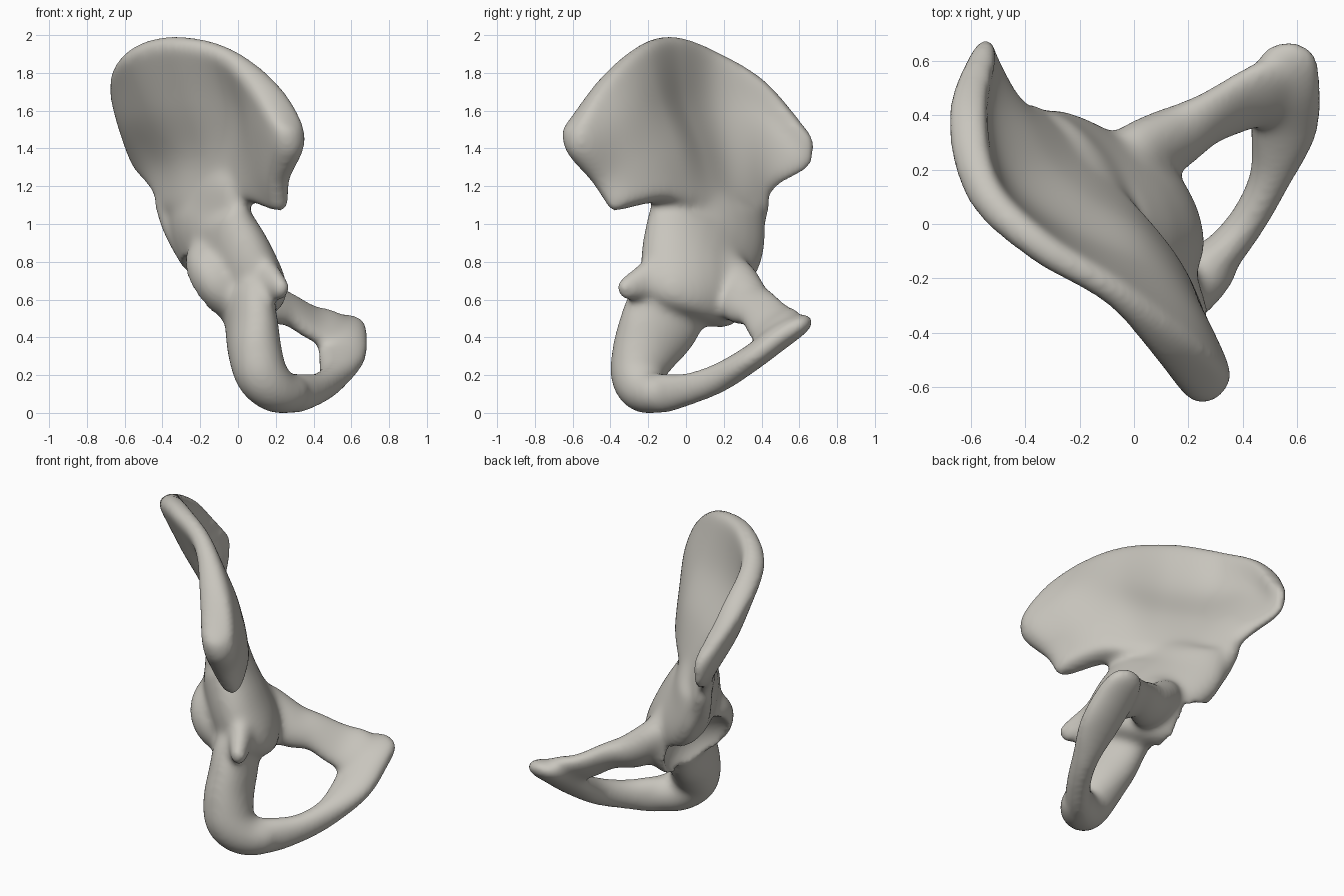
import bpy, bmesh, math
from mathutils import Vector, Matrix

default_cube = bpy.data.objects.get("Cube")
if default_cube:
    bpy.data.objects.remove(default_cube, do_unlink=True)

bm = bmesh.new()


def spline(points, t):
    """Smooth curve through the points, t from 0 to 1; also blends radii."""
    last = len(points) - 1
    i = min(int(t * last), last - 1)
    f = t * last - i
    b, c = points[i], points[i + 1]
    a = points[i - 1] if i > 0 else [2 * p - q for p, q in zip(b, c)]
    d = points[i + 2] if i + 2 <= last else [2 * q - p for p, q in zip(b, c)]
    return [q + f / 2 * (r - p + f * (2 * p - 5 * q + 4 * r - s + f * (3 * (q - r) + s - p)))
            for p, q, r, s in zip(a, b, c, d)]


def rounding(t, power):
    """Full in the middle, thin at both ends."""
    return max(0.25, math.sqrt(max(0, 1 - abs(2 * t - 1) ** power)))


def tube(stations, wide, steps=36, sides=24):
    """Oval bar; each station is x, y, z, half width, half thickness in hundredths."""
    rings = []
    for k in range(steps + 1):
        t = k / steps
        p = [v / 100 for v in spline(stations, t)]
        ahead = Vector(spline(stations, min(1, t + 0.01))[:3])
        behind = Vector(spline(stations, max(0, t - 0.01))[:3])
        tangent = (ahead - behind).normalized()
        side = Vector(wide)
        side = (side - tangent * side.dot(tangent)).normalized()
        other = tangent.cross(side)
        r = rounding(t, 16)
        rings.append([bm.verts.new(Vector(p[:3])
                                   + side * math.cos(a) * p[3] * r
                                   + other * math.sin(a) * p[4] * r)
                      for a in (math.tau * s / sides for s in range(sides))])
    for lower, upper in zip(rings, rings[1:]):
        for s in range(sides):
            n = (s + 1) % sides
            bm.faces.new((lower[s], lower[n], upper[n], upper[s]))
    bm.faces.new(rings[0][::-1])
    bm.faces.new(rings[-1])


def blade(rows, nu=72, nv=40):
    """Curved plate through the rows; the fourth value is half thickness."""
    def at(u, v):
        u, v = min(1, max(0, u)), min(1, max(0, v))
        return spline([spline(row, u) for row in rows], v)

    front, back = {}, {}
    for i in range(nu + 1):
        for j in range(nv + 1):
            u, v = i / nu, j / nv
            p = at(u, v)
            along = Vector(at(u + 0.01, v)[:3]) - Vector(at(u - 0.01, v)[:3])
            down = Vector(at(u, v + 0.01)[:3]) - Vector(at(u, v - 0.01)[:3])
            normal = along.cross(down).normalized()
            half = p[3] / 100 * rounding(u, 24) * rounding(v, 24)
            front[i, j] = bm.verts.new(Vector(p[:3]) / 100 + normal * half)
            back[i, j] = bm.verts.new(Vector(p[:3]) / 100 - normal * half)
    for grid in (front, back):
        for i in range(nu):
            for j in range(nv):
                bm.faces.new((grid[i, j], grid[i + 1, j], grid[i + 1, j + 1], grid[i, j + 1]))
    rim = ([(i, 0) for i in range(nu)] + [(nu, j) for j in range(nv)]
           + [(i, nv) for i in range(nu, 0, -1)] + [(0, j) for j in range(nv, 0, -1)])
    for a, b in zip(rim, rim[1:] + rim[:1]):
        bm.faces.new((front[a], front[b], back[b], back[a]))


# Wing: rows from the thick upper crest down to the notch
crest = [(-53, 68, 146, 5), (-62, 42, 176, 8), (-57, 12, 193, 8), (-36, -9, 200, 7),
         (-9, -26, 195, 6), (13, -46, 177, 8), (31, -64, 150, 10)]
upper_wing = [(-53, 66, 131, 4), (-57, 38, 155, 5), (-47, 14, 163, 3), (-27, -3, 166, 3),
              (-1, -18, 165, 5), (15, -37, 157, 10), (30, -62, 138, 10)]
lower_wing = [(-45, 47, 119, 4), (-40, 34, 131, 4), (-30, 18, 135, 4), (-16, 5, 137, 5),
              (1, -9, 138, 7), (14, -28, 133, 9), (23, -49, 122, 7)]
notch = [(-39, 41, 107, 5), (-30, 29, 107, 8), (-21, 18, 107, 10), (-11, 8, 107, 10),
         (0, -4, 109, 9), (10, -16, 112, 8), (25, -39, 107, 6)]
blade([crest, upper_wing, lower_wing, notch])

# Central body between the wing and the lower ring
tube([(-20, 12, 124, 24, 4), (-16, 11, 112, 33, 10), (-14, 11, 98, 36, 14),
      (-3, 5, 80, 32, 18), (4, 5, 64, 31, 18), (7, 2, 49, 25, 14)], (-0.55, 0.83, 0))

# Seat bone, curling forward at the bottom
tube([(4, -4, 68, 22, 12), (7, -14, 48, 22, 13), (9, -22, 33, 18, 14),
      (13, -26, 20, 14, 14), (22, -21, 12, 12, 12), (35, -10, 11, 9, 9)], (-0.3, 1, 0))

# Upper bar of the ring, widening into a plate
tube([(-8, 22, 78, 13, 11), (12, 30, 61, 14, 10), (26, 38, 56, 12, 7),
      (40, 45, 48, 14, 6), (52, 50, 45, 15, 6), (60, 57, 45, 10, 5)], (0, 0.8, 0.6))

# Front plate and lower bar of the ring
tube([(58, 67, 51, 11, 5), (56, 51, 42, 13, 7), (55, 35, 30, 13, 7), (50, 17, 19, 8, 8),
      (41, 0, 13, 7, 9), (29, -14, 11, 8, 11), (19, -21, 12, 7, 8)], (1, 0, 0))

# Blunt spine on the rear edge
tube([(9, -8, 76, 14, 9), (17, -22, 70, 10, 7), (25, -36, 65, 5, 4)], (0, 0, 1))

# Thickened front edge below the wing
tube([(-41, 41, 116, 5, 5), (-33, 34, 98, 7, 7), (-20, 25, 78, 8, 8)], (1, 0, 0))

# Hip socket: domed pad, to be hollowed
opening = Vector((-0.75, 0.36, -0.54)).normalized()
turn = opening.to_track_quat('Z', 'Y').to_matrix().to_4x4()
socket = Vector((-0.15, 0.10, 0.66))
bmesh.ops.create_uvsphere(bm, u_segments=32, v_segments=20, radius=1,
                          matrix=Matrix.Translation(socket - opening * 0.11) @ turn
                          @ Matrix.Diagonal((0.27, 0.26, 0.17, 1)))

bmesh.ops.recalc_face_normals(bm, faces=bm.faces)
mesh = bpy.data.meshes.new("hip_bone")
bm.to_mesh(mesh)
bm.free()
bone = bpy.data.objects.new("hip_bone", mesh)
bpy.context.collection.objects.link(bone)

# Socket cutter
bpy.ops.mesh.primitive_uv_sphere_add(segments=48, ring_count=24, radius=0.24,
                                     location=socket + opening * 0.12)
cutter = bpy.context.object
cutter.name = "socket_cutter"
cutter.hide_render = True


# Fuse, soften, hollow the socket, soften again
def fuse(size, repeats):
    remesh = bone.modifiers.new("fuse", 'REMESH')
    remesh.mode = 'VOXEL'
    remesh.voxel_size = size
    soften = bone.modifiers.new("soften", 'SMOOTH')
    soften.factor = 0.5
    soften.iterations = repeats


fuse(0.016, 20)
hollow = bone.modifiers.new("hollow", 'BOOLEAN')
hollow.operation = 'DIFFERENCE'
hollow.solver = 'EXACT'
hollow.object = cutter
fuse(0.014, 10)
bpy.context.view_layer.update()
graph = bpy.context.evaluated_depsgraph_get()
final = bpy.data.meshes.new_from_object(bone.evaluated_get(graph))
bone.modifiers.clear()
bone.data = final
bpy.data.objects.remove(cutter, do_unlink=True)

# Stand the bone on the ground
final.transform(Matrix.Translation((0, 0, -min(v.co.z for v in final.vertices))))

# Pale bone colour and smooth shading
bone_colour = (0.58, 0.56, 0.51, 1)
material = bpy.data.materials.new("pale_bone")
material.use_nodes = True
material.diffuse_color = bone_colour
shader = next(n for n in material.node_tree.nodes if n.type == 'BSDF_PRINCIPLED')
shader.inputs["Base Color"].default_value = bone_colour
shader.inputs["Roughness"].default_value = 0.7
final.materials.clear()
final.materials.append(material)
for polygon in final.polygons:
    polygon.use_smooth = True
    polygon.material_index = 0
